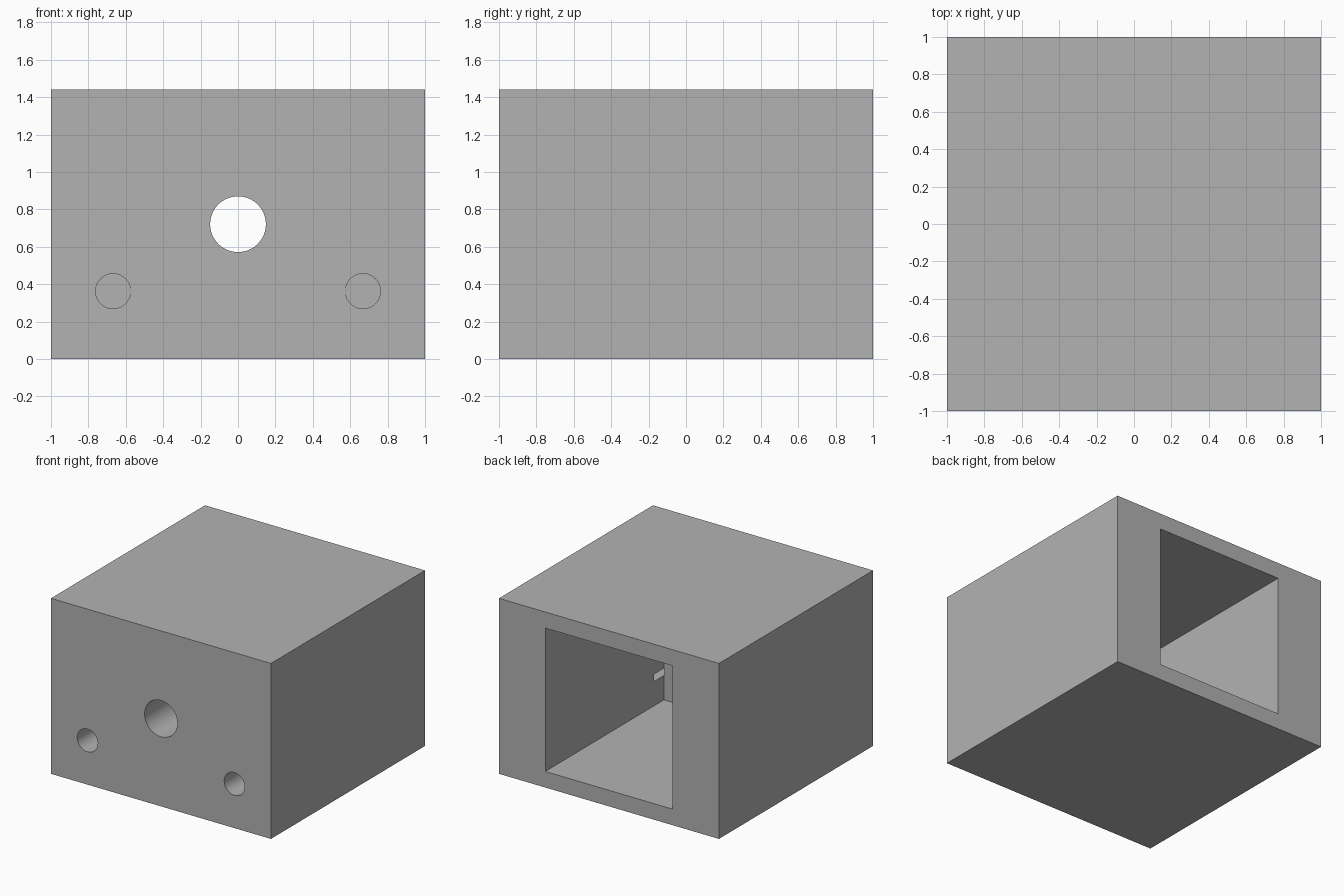
import bpy
import math

if "Cube" in bpy.data.objects:
    bpy.data.objects.remove(bpy.data.objects["Cube"], do_unlink=True)

HEIGHT = 1.442
MID = HEIGHT / 2
FRONT_WALL = 0.46     # thickness of the front wall
SOCKET_DEPTH = 0.59   # depth of the two blind side holes

# Single grey material
grey = bpy.data.materials.new("plain grey")
grey.use_nodes = True
colour = (0.448, 0.448, 0.448, 1)
grey.diffuse_color = colour
grey.node_tree.nodes["Principled BSDF"].inputs["Base Color"].default_value = colour


def box(name, x, y, z):
    """Box spanning the given (low, high) ranges."""
    spans = (x, y, z)
    bpy.ops.mesh.primitive_cube_add(size=1, location=[sum(s) / 2 for s in spans])
    ob = bpy.context.object
    ob.name = name
    ob.scale = [s[1] - s[0] for s in spans]
    bpy.ops.object.transform_apply(location=True, rotation=False, scale=True)
    return ob


def front_hole(name, x, z, radius, y_end):
    """Round cutter entering from the front and ending at y_end."""
    y_start = -1.1
    bpy.ops.mesh.primitive_cylinder_add(
        vertices=64, radius=radius, depth=y_end - y_start,
        location=(x, (y_start + y_end) / 2, z), rotation=(math.pi / 2, 0, 0))
    ob = bpy.context.object
    ob.name = name
    return ob


# Solid block
housing = box("housing", (-1, 1), (-1, 1), (0, HEIGHT))
housing.data.materials.append(grey)

# Rear cavity, central through hole and two blind holes that graze the cavity
cutters = [
    box("cavity_cutter", (-0.579, 0.579), (-1 + FRONT_WALL, 1.1), (0.132, HEIGHT - 0.132)),
    front_hole("centre_hole_cutter", 0, MID, 0.149, -0.3),
]
for side, label in ((1, "left"), (-1, "right")):
    cutters.append(front_hole(label + "_hole_cutter", side * 0.668, 0.363, 0.0935,
                              -1 + SOCKET_DEPTH))

bpy.ops.object.select_all(action='DESELECT')
housing.select_set(True)
bpy.context.view_layer.objects.active = housing
for cutter in cutters:
    cutter.hide_render = True
    mod = housing.modifiers.new(cutter.name, 'BOOLEAN')
    mod.operation = 'DIFFERENCE'
    mod.solver = 'EXACT'
    mod.object = cutter
    bpy.ops.object.modifier_apply(modifier=mod.name)
for cutter in cutters:
    bpy.data.objects.remove(cutter, do_unlink=True)

# Smooth round holes, crisp box edges
bpy.ops.object.shade_smooth_by_angle(angle=math.radians(30))
